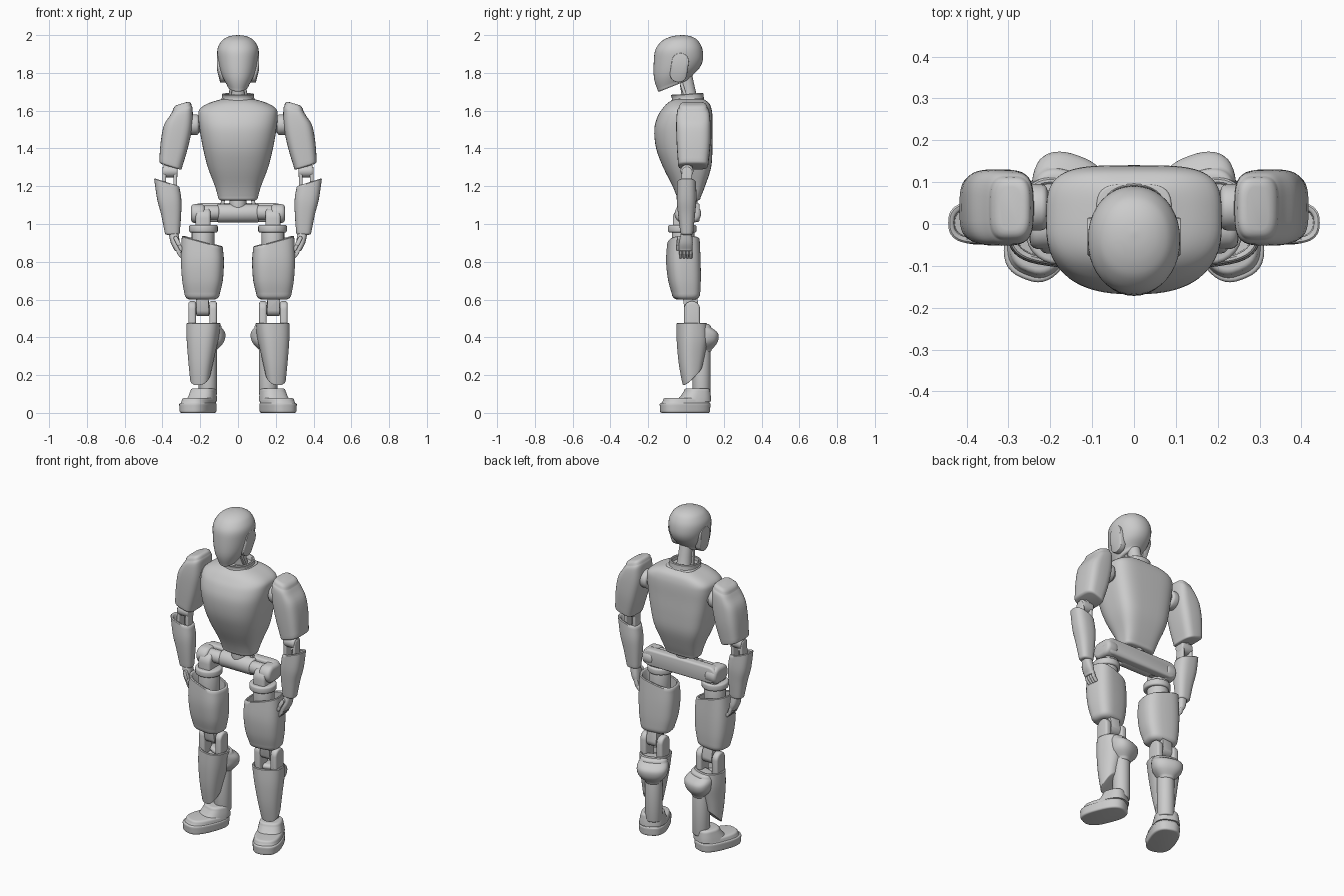
import bpy, bmesh
from math import sin, cos, pi, radians
from mathutils import Vector, Matrix


def finish(name, bm, mirror):
    bmesh.ops.recalc_face_normals(bm, faces=bm.faces)
    me = bpy.data.meshes.new(name)
    bm.to_mesh(me)
    bm.free()
    ob = bpy.data.objects.new(name, me)
    bpy.context.collection.objects.link(ob)
    if mirror:
        m = ob.modifiers.new("Mirror", "MIRROR")
        m.use_mirror_merge = False
    return ob


def spline(secs, steps=4):
    """Catmull-Rom interpolation of (z, cx, cy, rx, ry, tilt_x, tilt_y) sections."""
    s = [tuple(a) + (0,) * (7 - len(a)) for a in secs]
    p = [s[0]] + s + [s[-1]]
    out = []
    for i in range(1, len(p) - 2):
        for k in range(steps):
            t = k / steps
            out.append([0.5 * (2 * b + (c - a) * t + (2 * a - 5 * b + 4 * c - d) * t * t
                               + (3 * b - a - 3 * c + d) * t ** 3)
                        for a, b, c, d in zip(*p[i - 1:i + 3])])
    return out + [list(s[-1])]


def loft(name, secs, front=2.5, back=None, rot=0, low=0.0, top=0.0, hollow=0.0, mirror=True, n=40):
    """Skin superellipse sections; low/top round the ends, hollow sinks the top."""
    back = back or front
    rings = spline(secs)
    a, b = rings[0], rings[-1]
    arc = [pi / 2 * k / 4 for k in range(1, 5)]
    if low:
        rings = [[a[0] - low * sin(t), a[1], a[2], a[3] - low * (1 - cos(t)),
                  a[4] - low * (1 - cos(t)), a[5], a[6]] for t in reversed(arc)] + rings
    if top:
        rings += [[b[0] + top * sin(t), b[1], b[2], b[3] - top * (1 - cos(t)),
                   b[4] - top * (1 - cos(t)), b[5], b[6]] for t in arc]
    if hollow:
        for d, dz in ((0.004, 0.004), (0.010, 0.004), (0.014, 0), (0.016, -hollow)):
            rings.append([b[0] + dz, b[1], b[2], b[3] - d, b[4] - d, b[5], b[6]])
    bm = bmesh.new()
    loops = []
    ca, sa = cos(radians(rot)), sin(radians(rot))
    for z, cx, cy, rx, ry, kx, ky in rings:
        loop = []
        for i in range(n):
            c, s = cos(2 * pi * i / n), sin(2 * pi * i / n)
            e = 2 / (front if s < 0 else back)
            x = rx * abs(c) ** e * (1 if c > 0 else -1)
            y = ry * abs(s) ** e * (1 if s > 0 else -1)
            loop.append(bm.verts.new((cx + x * ca - y * sa, cy + x * sa + y * ca, z + kx * x + ky * y)))
        loops.append(loop)
    for u, v in zip(loops, loops[1:]):
        for i in range(n):
            j = (i + 1) % n
            bm.faces.new((u[i], u[j], v[j], v[i]))
    bm.faces.new(loops[0][::-1])
    bm.faces.new(loops[-1])
    return finish(name, bm, mirror)


def link(name, p, q, r, axis, thick, bevel=0.008, mirror=True, n=28):
    """Rounded plate between two discs facing an axis; p == q gives a cylinder."""
    d = Vector({"x": (1, 0, 0), "y": (0, 1, 0), "z": (0, 0, 1)}[axis])
    turn = Vector((0, 0, 1)).rotation_difference(d).to_matrix()
    bm = bmesh.new()
    for c in ((p,) if p == q else (p, q)):
        for side in (-0.5, 0.5):
            for i in range(n):
                a = 2 * pi * i / n
                bm.verts.new(Vector(c) + turn @ Vector((r * cos(a), r * sin(a), side * thick)))
    hull = bmesh.ops.convex_hull(bm, input=bm.verts[:])
    junk = [v for v in set(hull["geom_interior"] + hull["geom_unused"]) if isinstance(v, bmesh.types.BMVert)]
    if junk:
        bmesh.ops.delete(bm, geom=junk, context="VERTS")
    bmesh.ops.dissolve_limit(bm, angle_limit=radians(2), verts=bm.verts[:], edges=bm.edges[:])
    if bevel:
        sharp = [e for e in bm.edges if len(e.link_faces) == 2 and e.calc_face_angle(0) > radians(40)]
        bmesh.ops.bevel(bm, geom=sharp, offset=bevel, segments=3, profile=0.5, affect="EDGES", clamp_overlap=True)
    return finish(name, bm, mirror)


# Head, ear panels, neck and collar
loft("head", [(1.745, 0, -.06, .06, .09, 0, .4), (1.80, 0, -.05, .09, .12, 0, .2), (1.87, 0, -.04, .107, .13),
              (1.925, 0, -.037, .109, .124), (1.965, 0, -.032, .09, .1), (1.985, 0, -.027, .066, .072),
              (1.996, 0, -.023, .036, .038), (2.0, 0, -.02, .004, .004)], 2.1, low=.012, mirror=False)
link("ear_panel", (.08, -.04, 1.795), (.096, -.03, 1.86), .045, "x", .03, .005)
loft("neck", [(1.62, 0, .03, .05, .05), (1.69, 0, .015, .04, .04), (1.82, 0, -.01, .036, .036)], 2, mirror=False)
link("neck_rod", (.045, 0, 1.67), (.03, -.03, 1.76), .008, "x", .012, .003)
loft("collar", [(1.64, 0, .012, .095, .09), (1.665, 0, .01, .085, .085), (1.685, 0, .006, .086, .086, 0, .06)],
     2.2, hollow=.03, mirror=False)

# Torso and waist
loft("torso", [(1.14, 0, .015, .105, .062), (1.2, 0, .015, .122, .086), (1.3, 0, .006, .16, .127),
               (1.4, 0, -.009, .185, .149), (1.5, 0, -.014, .203, .154), (1.57, 0, -.005, .21, .145),
               (1.61, 0, .005, .202, .13), (1.64, 0, .012, .155, .11), (1.66, 0, .015, .09, .08)],
     2.5, 4, low=.015, top=.005, mirror=False, n=64)
link("waist_post", (0, .015, 1.11), (0, .015, 1.11), .045, "z", .1, mirror=False)
link("waist_rod", (.085, .02, 1.09), (.075, .02, 1.15), .01, "y", .02, .004)

# Pelvis
link("pelvis_plate", (-.2, .045, 1.06), (.2, .045, 1.06), .05, "y", .055, .012, mirror=False)
link("pelvis_block", (0, .01, 1.057), (0, .01, 1.057), .05, "x", .22, .012, mirror=False)
link("hip_motor", (.145, -.005, 1.06), (.145, -.005, 1.06), .038, "x", .09)
link("hip_ring", (.212, -.01, 1.055), (.212, .03, 1.055), .05, "x", .075, .02)
link("hip_yoke", (.185, -.015, 1.03), (.185, -.015, .97), .055, "x", .08, .015)
link("hip_collar", (.183, -.02, .975), (.183, -.02, .975), .076, "z", .04, .01)
link("hip_post", (.185, -.015, .895), (.185, -.015, .895), .06, "z", .14)

# Arms
link("shoulder_ring", (.232, .04, 1.525), (.232, .04, 1.525), .055, "x", .05, .014)
link("shoulder_axle", (.22, .04, 1.525), (.22, .04, 1.525), .04, "x", .16)
loft("upper_arm", [(1.315, .357, .038, .06, .08, .3), (1.42, .337, .04, .072, .089, .22),
                   (1.52, .317, .039, .075, .091, .05), (1.59, .3, .038, .06, .086, -.25),
                   (1.613, .296, .038, .05, .076, -.3)], 3.4, low=.012, top=.025)
link("elbow_stub", (.358, .012, 1.35), (.358, .005, 1.28), .028, "x", .03)
link("elbow_hub", (.358, .005, 1.28), (.358, .005, 1.28), .034, "x", .075)
for i, x in enumerate((.332, .39)):
    link(f"elbow_fork_{i}", (x, .005, 1.275), (x, .003, 1.19), .028, "x", .02, .006)
loft("forearm", [(.955, .348, .004, .04, .034), (1.05, .354, .003, .053, .045), (1.13, .364, .003, .064, .052),
                 (1.217, .377, .003, .067, .05, .33)], 2.6, low=.012, hollow=.05)

# Hands
loft("palm", [(.865, .322, -.002, .016, .034), (.9, .332, 0, .024, .036), (.955, .342, .002, .026, .028)],
     2.6, low=.008)
for i in range(4):
    y = -.028 + i * .018
    link(f"finger_base_{i}", (.322, y, .875), (.312, y, .845), .0105, "y", .016, .005, n=16)
    link(f"finger_tip_{i}", (.312, y, .845), (.297, y, .826), .0095, "y", .015, .005, n=16)
link("thumb_base", (.33, -.036, .925), (.315, -.042, .895), .011, "y", .018, .005, n=16)
link("thumb_tip", (.315, -.042, .895), (.302, -.042, .868), .0095, "y", .016, .005, n=16)

# Thighs and knees
loft("thigh", [(.63, .19, 0, .092, .072), (.7, .188, -.008, .106, .083), (.8, .188, -.014, .112, .088),
               (.905, .189, -.014, .107, .083, .27)], 3, rot=8, low=.03, hollow=.09)
link("knee_knuckle", (.19, .02, .62), (.187, .03, .55), .038, "x", .065, .012)
link("knee_axle", (.183, .032, .545), (.183, .032, .545), .025, "x", .14)
for i, x in enumerate((.242, .132)):
    link(f"knee_link_{i}", (x, .032, .55), (x, .032, .44), .042, "x", .04, .012)

# Shins with rear calf bulge and ankle post
loft("shin_shell", [(.2, .198, .034, .054, .05, 0, 1), (.3, .192, .034, .069, .07, 0, .6),
                    (.39, .187, .034, .082, .08, 0, .15), (.472, .183, .03, .088, .076)],
     2.5, rot=18, low=.006, hollow=.03)
loft("calf_bulge", [(.335, .158, .09, .045, .045), (.375, .155, .1, .08, .062), (.42, .155, .1, .088, .064),
                    (.452, .164, .075, .078, .052)], 2.4, rot=20, low=.015, top=.018)
link("ankle_post", (.16, .082, .24), (.16, .082, .24), .048, "z", .3)

# Feet, toed out
loft("sole", [(.01, .212, -.005, .08, .134), (.045, .212, -.005, .082, .136)], 2.7, rot=22, low=.01, top=.008)
loft("toe_cap", [(.045, .21, -.003, .078, .132), (.065, .208, 0, .074, .124)], 2.7, rot=22, top=.014)
loft("ankle_cover", [(.06, .193, .04, .074, .092), (.085, .188, .05, .07, .079), (.115, .184, .058, .064, .066)],
     2.7, rot=22, top=.015)

# Smooth shading with crisp edges
for ob in bpy.context.collection.objects:
    ob.select_set(True)
    bpy.context.view_layer.objects.active = ob
bpy.ops.object.shade_smooth_by_angle(angle=radians(40))
